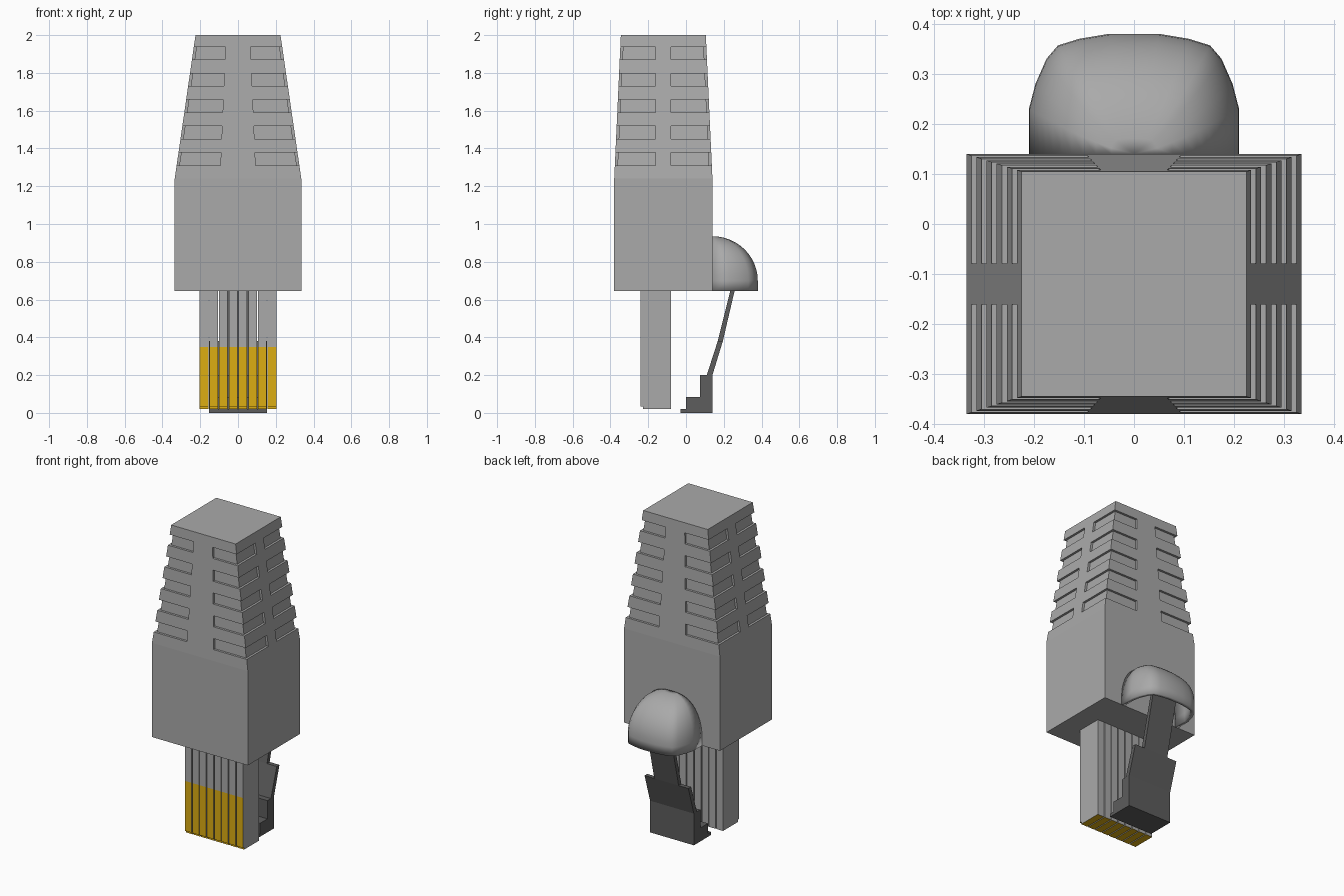
import bpy, bmesh
from math import sin, cos, pi

old = bpy.data.objects.get("Cube")
if old:
    bpy.data.objects.remove(old, do_unlink=True)


def material(name, rgb):
    m = bpy.data.materials.new(name)
    m.use_nodes = True
    m.diffuse_color = (*rgb, 1)
    m.node_tree.nodes["Principled BSDF"].inputs["Base Color"].default_value = (*rgb, 1)
    return m


GREY = material("boot grey", (0.4, 0.4, 0.4))
DARK = material("latch dark grey", (0.11, 0.11, 0.11))
GOLD = material("contact gold", (0.72, 0.42, 0.006))


def loft(bm, rings, caps=True, closed=True):
    """Skin a list of point rings of equal length."""
    vs = [[bm.verts.new(p) for p in r] for r in rings]
    n = len(rings[0])
    for a, b in zip(vs, vs[1:]):
        for i in range(n if closed else n - 1):
            j = (i + 1) % n
            bm.faces.new((a[i], a[j], b[j], b[i]))
    if caps:
        bm.faces.new(vs[0][::-1])
        bm.faces.new(vs[-1])


def finish(name, bm, *mats):
    bmesh.ops.recalc_face_normals(bm, faces=bm.faces)
    me = bpy.data.meshes.new(name)
    bm.to_mesh(me)
    bm.free()
    for m in mats:
        me.materials.append(m)
    ob = bpy.data.objects.new(name, me)
    bpy.context.collection.objects.link(ob)
    return ob


# Boot: square sleeve, then a tapered grip with slots wrapped round each corner
BASE, SHOULDER, TOP, MID_Y, DEPTH = 0.645, 1.24, 2.0, -0.12, 0.014


def section(z, slotted=False):
    t = max(0, (z - SHOULDER) / (TOP - SHOULDER))
    hx, hy = 0.335 - 0.11 * t, 0.26 - 0.035 * t
    if not slotted:
        pts = [(hx, hy), (-hx, hy), (-hx, -hy), (hx, -hy)]
    else:
        gx, gy = 0.096 - 0.032 * t, 0.041
        ix, iy = hx - DEPTH, hy - DEPTH
        corner = [(hx, gy), (ix, gy), (ix, iy), (gx, iy), (gx, hy)]
        pts = []
        for sx, sy in ((1, 1), (-1, 1), (-1, -1), (1, -1)):
            quarter = [(sx * x, sy * y) for x, y in corner]
            pts += quarter if sx * sy > 0 else quarter[::-1]
    return [(x, y + MID_Y, z) for x, y in pts]


bm = bmesh.new()
loft(bm, [section(BASE), section(SHOULDER)])
z = SHOULDER
for k in range(5):
    low = 1.31 + 0.14 * k
    high = low + 0.068
    loft(bm, [section(z), section(low)])
    loft(bm, [section(low, True), section(high, True)])
    z = high
loft(bm, [section(z), section(TOP)])
finish("boot", bm, GREY)

# Contact bars: eight separate blades, gold on the lower front and underneath
SPLIT, PITCH = 0.35, 0.0514
profile = [(-0.08, 0.66), (-0.08, 0.02), (-0.228, 0.02), (-0.228, 0.035),
           (-0.24, 0.035), (-0.24, SPLIT), (-0.24, 0.66)]
for k in range(8):
    cx = (k - 3.5) * PITCH
    bm = bmesh.new()
    loft(bm, [[(cx + s * 0.0228, y, z) for y, z in profile] for s in (-1, 1)])
    bmesh.ops.recalc_face_normals(bm, faces=bm.faces)
    for f in bm.faces:
        facing = f.normal.y < -0.5 or f.normal.z < -0.5
        f.material_index = int(facing and f.calc_center_median().z < SPLIT)
    finish(f"contact_bar_{k + 1}", bm, GREY, GOLD)


# Latch: wide stepped block with a slanted tab, then a narrow spring arm
def prism(name, outline, half):
    bm = bmesh.new()
    loft(bm, [[(s * half, y, z) for y, z in outline] for s in (-1, 1)])
    return finish(name, bm, DARK)


prism("latch_block", [(-0.03, 0), (0.14, 0), (0.14, 0.2), (0.195, 0.38), (0.168, 0.38),
                      (0.11, 0.2), (0.075, 0.2), (0.075, 0.085), (0, 0.085),
                      (0, 0.02), (-0.03, 0.02)], 0.153)
prism("latch_arm", [(0.168, 0.38), (0.195, 0.38), (0.257, 0.645), (0.274, 0.72),
                    (0.252, 0.72), (0.234, 0.645)], 0.085)

# Hood: rounded hollow shell over the end of the latch
half = [(0.21, 0), (0.21, 0.09), (0.197, 0.14), (0.175, 0.19), (0.152, 0.217),
        (0.11, 0.23), (0.05, 0.24)]
outline = half + [(-x, y) for x, y in reversed(half)]
rings = [[(x, 0.14 + y, BASE) for x, y in outline]]
STEPS = 12
for k in range(STEPS + 1):
    a = pi / 2 * k / STEPS
    c = max(cos(a), 0)
    if k == STEPS:
        c = 0
    rings.append([(x * c ** 0.75, 0.14 + y * c, 0.7 + 0.235 * sin(a)) for x, y in outline])
bm = bmesh.new()
loft(bm, rings, caps=False, closed=False)
bmesh.ops.remove_doubles(bm, verts=bm.verts, dist=0.0005)
hood = finish("latch_hood", bm, GREY)
# make sure the shell faces outward before thickening inward
if sum(p.normal.y * p.area for p in hood.data.polygons) < 0:
    hood.data.flip_normals()
shell = hood.modifiers.new("shell", "SOLIDIFY")
shell.thickness, shell.offset = 0.022, -1
bpy.context.view_layer.objects.active = hood
hood.select_set(True)
bpy.ops.object.shade_smooth_by_angle(angle=0.6)
